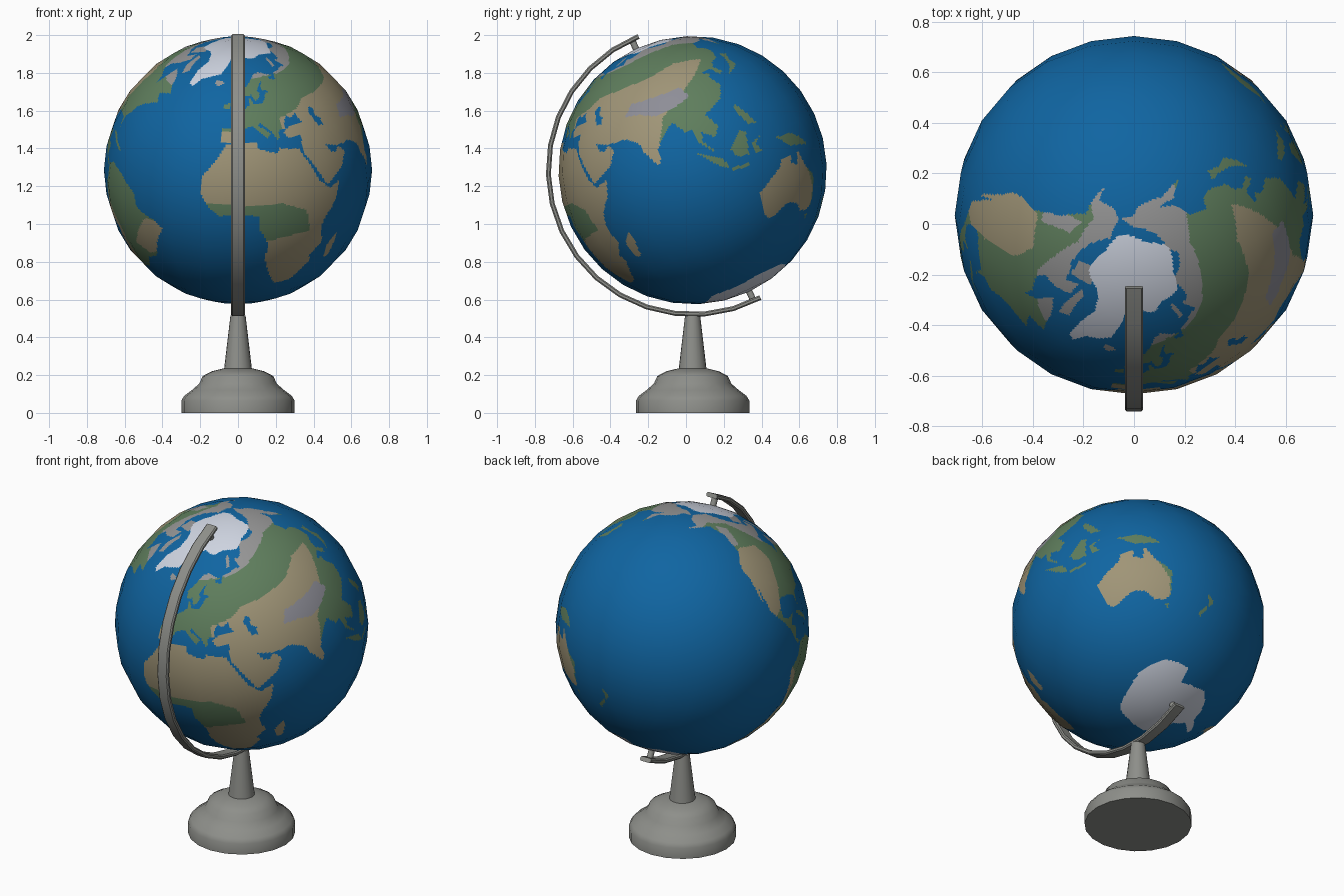
import bpy, bmesh, math
from mathutils import Vector

CENTRE = Vector((0, 0.035, 1.285))
RADIUS, TILT = 0.71, math.radians(25)


def material(name, rgb):
    m = bpy.data.materials.new(name)
    m.diffuse_color = (*rgb, 1)
    return m


MATS = [material("ocean blue", (0.005, 0.13, 0.36)), material("dry tan", (0.35, 0.30, 0.185)),
        material("forest green", (0.115, 0.21, 0.11)), material("tundra grey", (0.30, 0.30, 0.30)),
        material("mountain grey", (0.27, 0.27, 0.31)), material("ice white", (0.62, 0.66, 0.75))]
STAND = material("stand grey", (0.27, 0.275, 0.255))
SEA, TAN, GREEN, TUNDRA, MOUNT, ICE = range(6)
shapes = []


def land(colour, *pts, patch=False):
    """Outline in (longitude, latitude); a patch only recolours existing land."""
    xs, ys = zip(*pts)
    shapes.append((colour, patch, pts, min(xs), max(xs), min(ys), max(ys)))


def inside(x, y, pts):
    hit = False
    for (x0, y0), (x1, y1) in zip(pts, pts[1:] + pts[:1]):
        if (y0 > y) != (y1 > y) and x < (x1 - x0) * (y - y0) / (y1 - y0) + x0:
            hit = not hit
    return hit


def map_colour(lon, lat):
    if lat > 77 + 5 * math.cos(math.radians(lon)) + math.sin(math.radians(lon * 7)):
        return ICE
    c = SEA
    for colour, patch, pts, x0, x1, y0, y1 in shapes:
        if x0 <= lon <= x1 and y0 <= lat <= y1 and not (patch and c == SEA) and inside(lon, lat, pts):
            c = colour
    return c


# Africa
land(TAN, (-6, 36), (10, 37), (11, 33.5), (20, 31), (22, 33), (32.5, 31), (37, 21), (39.5, 15.5),
     (43, 12), (44, 10.5), (51, 12), (48, 5), (41, -2), (39, -7), (40.5, -15), (35, -20), (35.5, -24),
     (32.5, -28), (27, -34), (19, -35), (15, -27), (12, -17), (13.5, -10), (9, -1), (9.5, 4), (5, 5),
     (-2, 5), (-8, 4.5), (-13, 8), (-17, 14), (-17, 21), (-10, 30))
land(TAN, (44, -17), (49.5, -12.5), (50, -16), (47, -25), (44, -24))
land(GREEN, (-20, 10), (20, 9), (31, 4), (33, -6), (10, -8), (-20, 0), patch=True)
# Europe
land(GREEN, (-9, 37), (-9, 43), (-1.5, 43.5), (-4, 48.5), (2, 51), (8, 54), (8.5, 57), (10.5, 57.5),
     (11, 54), (19, 54.5), (22, 57.5), (24, 59.3), (30, 60), (22, 60.5), (21.5, 63), (25, 65.5),
     (21, 64.5), (17, 61), (18.5, 59.5), (16, 56.5), (13, 55.5), (11, 59), (6, 58.5), (5, 62), (12, 66),
     (19, 70), (27, 71), (41, 67), (33, 66.5), (40, 64.5), (44, 68), (54, 68.5), (62, 69), (62, 46),
     (39, 47), (34, 45), (31, 46.5), (28, 43), (28.5, 41), (23, 40.5), (24, 38), (22, 36.5), (19.5, 41),
     (13, 45.5), (12.5, 44), (18.5, 40), (16, 38), (9, 44), (3, 43), (-0.5, 39), (-2, 36.8))
# Asia
land(GREEN, (60, 69), (68, 68.5), (70, 73), (80, 72.5), (104, 77.5), (114, 74), (130, 71), (140, 72.5),
     (160, 69.7), (180, 69), (180, 65), (178, 62.5), (170, 60), (163, 58), (157, 51), (156, 57),
     (163, 61.5), (155, 59.5), (142, 59), (136, 54.5), (141, 52), (140, 48), (135, 43.5), (130, 42.5),
     (127.5, 39.5), (129.5, 36), (126.5, 34.5), (125, 39.5), (118, 39), (122, 37), (119.5, 35),
     (122, 30), (117, 23.5), (110, 21), (106, 20), (109, 12.5), (105, 9), (100.5, 13.5), (99.5, 9),
     (103.5, 1.5), (100.5, 5), (98, 9), (97.5, 16.5), (94.5, 16), (91, 22.5), (87, 21), (80, 15),
     (80, 10.5), (77.5, 8), (73, 17), (72.5, 21), (67, 25), (60, 30))
land(TUNDRA, (-180, 69), (-170, 66), (-180, 65))
# Middle East
land(GREEN, (67, 25), (57, 26), (51, 28), (48, 30), (51, 25), (54, 24), (56.3, 26), (59.5, 22.5),
     (55, 17), (45, 13), (43, 13), (39, 21), (35, 28), (34.5, 31.5), (36, 36.5), (28, 36.5), (26.5, 39.5),
     (29, 41), (35, 42), (41, 41.5), (38, 44.5), (39, 47), (60, 50), (70, 40))
# Eurasian dry belt, high plateau, tundra, Caspian
land(TAN, (26, 46), (40, 48), (50, 51.5), (90, 50), (110, 52), (127, 47), (118, 42), (104, 35), (88, 27),
     (82, 18), (82, 12), (77, 5), (60, 10), (34, 10), (34, 32), (26, 36), patch=True)
land(TAN, (-10, 36), (0, 36), (0, 42), (-10, 42), patch=True)
land(MOUNT, (69, 35), (74, 40), (90, 38), (103, 37), (104, 31), (95, 29), (85, 29), (77, 33), patch=True)
land(TUNDRA, (10, 67), (30, 68), (60, 66.5), (100, 68), (130, 66), (140, 62), (150, 57), (165, 50),
     (180, 55), (180, 80), (10, 80), patch=True)
land(TUNDRA, (52, 71), (57, 71), (68, 77), (60, 76))
land(SEA, (47.5, 45), (51, 47), (53, 45), (51, 43), (54, 40), (53.5, 37), (49.5, 37.5), (49, 41))
# European and Asian islands
land(GREEN, (-5, 50), (1, 51), (0, 54), (-3, 58.5), (-6, 57), (-3, 54))
land(GREEN, (-10, 52), (-6, 52.5), (-6, 55), (-10, 54))
land(TUNDRA, (-23, 64), (-18, 63.5), (-14, 65), (-17, 66.5), (-23, 66))
land(GREEN, (130, 32), (136, 34), (141, 36), (142, 40), (145, 43.5), (141.5, 45.5), (140, 41), (137, 37))
land(GREEN, (95, 5.5), (104, -1), (105.5, -6), (102, -4))
land(GREEN, (105.5, -6.5), (114, -7), (114, -8.7), (106, -7.7))
land(GREEN, (109, 1), (116.5, 7), (119, 5), (117.5, 1), (116, -4), (110.5, -3))
land(GREEN, (119.5, 0), (125, 1.5), (121, -1), (122.5, -5), (119.5, -5))
land(GREEN, (120.5, 18), (122, 18), (124, 13), (126.5, 7), (122, 8), (120, 14))
land(GREEN, (131, -1), (135, -3), (141, -2.7), (147, -6), (150.5, -10.5), (143, -9), (138, -8), (134, -4))
# Australia, Tasmania, New Zealand
land(TAN, (114, -22), (122, -18), (129, -15), (131, -12), (137, -12), (136, -15), (140, -17.5),
     (142.5, -11), (146, -19), (153, -26), (150, -37), (146, -39), (140, -38), (137, -34), (131, -31.5),
     (124, -33), (118, -35), (115, -34))
land(GREEN, (144, -14), (154, -22), (154, -39), (149, -39), (151, -29), patch=True)
land(GREEN, (145, -41), (148, -41), (147, -43.5))
land(GREEN, (173, -35), (178, -38), (175, -41.5), (174, -38))
land(GREEN, (173, -41), (174, -42), (169, -46.5), (167, -45))
# North America and its biomes
land(GREEN, (-168, 66), (-156, 71), (-135, 69), (-115, 68), (-95, 68), (-93, 72), (-82, 69), (-87, 64),
     (-94, 60), (-92, 57), (-82, 55), (-79, 51.5), (-77, 56), (-78, 62.5), (-70, 61), (-65, 59),
     (-56, 52.5), (-66, 50), (-60, 46), (-66, 44), (-70, 42), (-75, 38), (-76, 35), (-81, 31),
     (-80, 25.5), (-83, 29.5), (-90, 29.5), (-97, 27.5), (-97.5, 22), (-95, 18.5), (-91, 18.5),
     (-87, 21.5), (-88.5, 16), (-83.5, 15), (-83, 10), (-78, 9), (-81, 7.5), (-86, 11), (-94, 16),
     (-105, 20), (-113, 31), (-109.5, 23), (-117, 33), (-122, 37), (-124, 42), (-124, 48), (-133, 56),
     (-147, 60.5), (-153, 58), (-164, 54.5), (-158, 58.5), (-166, 62))
land(TAN, (-123, 50), (-107, 54), (-98, 48), (-97, 32), (-98, 22), (-103, 15), (-120, 25), (-126, 45),
     patch=True)
land(TUNDRA, (-170, 50), (-155, 55), (-150, 63), (-130, 66), (-110, 62), (-95, 57), (-80, 56), (-62, 56),
     (-60, 75), (-170, 75), patch=True)
land(TUNDRA, (-142, 62), (-128, 50), (-122, 52), (-130, 62), patch=True)
land(TUNDRA, (-62, 66), (-78, 73), (-89, 73.5), (-80, 70), (-73, 66), (-66, 62.5))
land(TUNDRA, (-117, 70), (-120, 75), (-95, 76), (-102, 69))
land(GREEN, (-85, 22), (-80, 23), (-70, 19.5), (-69, 18), (-77, 20))
# South America
land(GREEN, (-78, 9), (-72, 12), (-62, 10.5), (-52, 5), (-50, 0), (-40, -3), (-35, -6), (-39, -14),
     (-41, -22), (-48, -26), (-53, -34), (-58, -35), (-62, -39), (-65, -43), (-66, -47), (-69, -52),
     (-66, -55), (-73, -53), (-75, -47), (-73, -38), (-70, -20), (-76, -14), (-81, -5), (-78, 2))
land(TAN, (-34, -3), (-45, -4), (-50, -12), (-55, -20), (-45, -22), (-37, -18), patch=True)
land(TAN, (-82, -3), (-77, -5), (-66, -20), (-62, -38), (-60, -56), (-80, -56), patch=True)
# Greenland and Antarctica
land(ICE, (-73, 78), (-57, 75), (-53, 68), (-48, 61), (-43, 60), (-40, 65), (-22, 70), (-18, 78),
     (-20, 84), (-60, 84))
land(ICE, (-180, -78), (-155, -77), (-135, -74), (-100, -73), (-75, -72), (-62, -64), (-57, -64),
     (-62, -74), (-40, -78), (-20, -73), (0, -70), (30, -69), (50, -66), (80, -68), (110, -66),
     (140, -66.5), (170, -71), (165, -78), (180, -78), (180, -90.1), (-180, -90.1))


def make(name, bm, mats):
    me = bpy.data.meshes.new(name)
    bm.to_mesh(me)
    bm.free()
    for m in mats:
        me.materials.append(m)
    ob = bpy.data.objects.new(name, me)
    bpy.context.collection.objects.link(ob)
    return ob


def smooth(ob, angle=40):
    bpy.ops.object.select_all(action='DESELECT')
    ob.select_set(True)
    bpy.context.view_layer.objects.active = ob
    bpy.ops.object.shade_smooth_by_angle(angle=math.radians(angle))


def loft(name, rings):
    """Skin closed rings of points and cap both ends."""
    bm = bmesh.new()
    rows = [[bm.verts.new(p) for p in ring] for ring in rings]
    for a, b in zip(rows, rows[1:]):
        for i in range(len(a)):
            j = (i + 1) % len(a)
            bm.faces.new((a[i], a[j], b[j], b[i]))
    bm.faces.new(rows[0])
    bm.faces.new(rows[-1])
    bmesh.ops.recalc_face_normals(bm, faces=bm.faces)
    smooth(make(name, bm, [STAND]))


# Globe: coarse sphere, flat-subdivided so the map can be coloured face by face
bm = bmesh.new()
bmesh.ops.create_uvsphere(bm, u_segments=24, v_segments=16, radius=RADIUS)
bmesh.ops.subdivide_edges(bm, edges=bm.edges[:], cuts=15, use_grid_fill=True)
for f in bm.faces:
    d = f.calc_center_median().normalized()
    f.smooth = True
    f.material_index = map_colour(math.degrees(math.atan2(d.x, -d.y)), math.degrees(math.asin(d.z)))
globe = make("globe", bm, MATS)
globe.data.normals_split_custom_set_from_vertices([v.co.normalized() for v in globe.data.vertices])
globe.location, globe.rotation_euler = CENTRE, (TILT, 0, 0)

# Half-ring arm: flat chamfered bar swept around the globe
SECTION = [(-.036, -.006), (-.029, -.013), (.029, -.013), (.036, -.006),
           (.036, .006), (.029, .013), (-.029, .013), (-.036, .006)]
arc = [math.radians(112 + 186 * i / 16) for i in range(17)]
loft("arm", [[CENTRE + Vector((x, (.764 + r) * math.cos(a), (.764 + r) * math.sin(a)))
              for x, r in SECTION] for a in arc])


# Round turned parts
def lathe(name, profile, origin, tilt=0, n=20):
    loft(name, [[origin + Vector((0, -h * math.sin(tilt), h * math.cos(tilt)))
                 + Vector((r * math.cos(t), r * math.sin(t) * math.cos(tilt), r * math.sin(t) * math.sin(tilt)))
                 for t in (math.tau * i / n for i in range(n))] for r, h in profile])


for name, s in (("north_pin", 1), ("south_pin", -1)):
    lathe(name, [(.018, s * .69), (.018, s * .76)], CENTRE, TILT, 10)
lathe("base", [(.30, 0), (.30, .065), (.285, .09), (.245, .12), (.205, .155), (.187, .195), (.14, .22),
               (.07, .237)], Vector((0, .035, 0)))
lathe("stem", [(.075, .22), (.04, .515)], Vector((0, .035, 0)))
